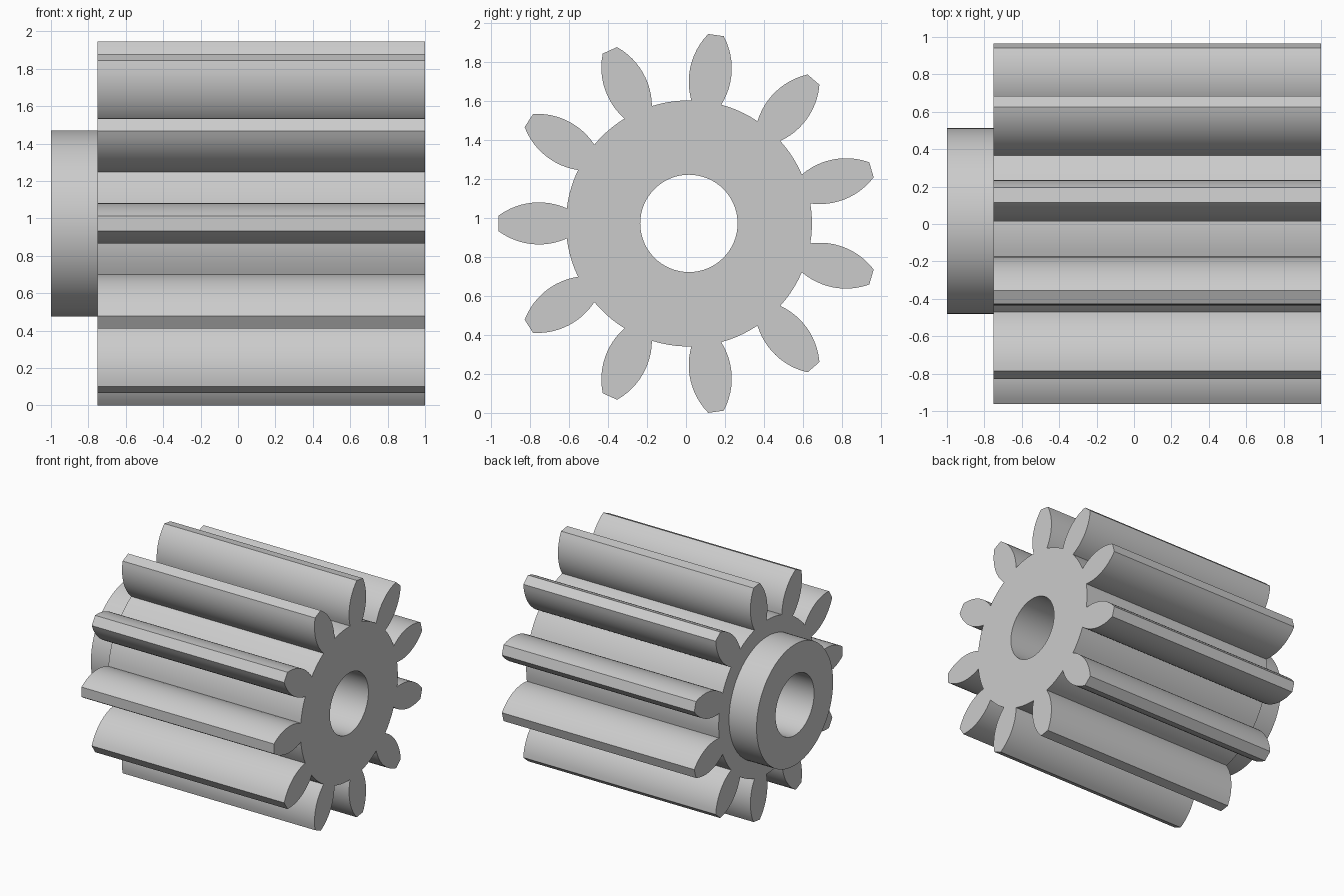
import bpy
import bmesh
from math import sin, cos, pi, sqrt, atan2, radians

cube = bpy.data.objects.get("Cube")
if cube:
    bpy.data.objects.remove(cube, do_unlink=True)

TEETH = 11
ROOT_R, TIP_R, BORE_R, HUB_R = 0.632, 0.977, 0.25, 0.497
CENTRE_Y, CENTRE_Z = 0.015, 0.973
FRONT, SHOULDER, BACK = 1.0, -0.75, -1.0

steel = bpy.data.materials.new("steel_grey")
steel.use_nodes = True
steel.diffuse_color = (0.6, 0.6, 0.6, 1)
steel.node_tree.nodes["Principled BSDF"].inputs["Base Color"].default_value = (0.6, 0.6, 0.6, 1)


def circle(radius, count):
    return [(radius * cos(2 * pi * i / count), radius * sin(2 * pi * i / count))
            for i in range(count)]


def flank_half_width(r):
    """Half thickness of a tooth: a circular arc, widest at mid height."""
    bulge, widest, half = 0.35, 0.77, 0.108
    return half - bulge + sqrt(bulge ** 2 - (r - widest) ** 2)


def gear_outline(steps=12, root_steps=5):
    base_r = ROOT_R - 0.005
    radii = [base_r + (TIP_R - base_r) * i / steps for i in range(steps + 1)]
    flank = [(r, flank_half_width(r)) for r in radii]
    tooth = [(r, -h) for r, h in flank] + [(r, h) for r, h in reversed(flank)]
    base_angle = atan2(flank[0][1], flank[0][0])
    pitch = 2 * pi / TEETH
    points = []
    for k in range(TEETH):
        a = pi + k * pitch
        points += [(r * cos(a) - h * sin(a), r * sin(a) + h * cos(a)) for r, h in tooth]
        # root arc up to the next tooth
        for i in range(1, root_steps):
            t = a + base_angle + (pitch - 2 * base_angle) * i / root_steps
            points.append((ROOT_R * cos(t), ROOT_R * sin(t)))
    return points


bm = bmesh.new()


def ring(points, x):
    verts = [bm.verts.new((x, CENTRE_Y + y, CENTRE_Z + z)) for y, z in points]
    edges = [bm.edges.new((verts[i - 1], verts[i])) for i in range(len(verts))]
    return verts, edges


def wall(points, x0, x1):
    """Straight wall along x; returns the edge loops at both ends."""
    (va, ea), (vb, eb) = ring(points, x0), ring(points, x1)
    for i in range(len(va)):
        bm.faces.new((va[i - 1], va[i], vb[i], vb[i - 1]))
    return ea, eb


def cap(outer, inner):
    bmesh.ops.triangle_fill(bm, edges=outer + inner, use_beauty=True, use_dissolve=False)


# Toothed body, hub collar and through bore as one watertight solid
teeth_back, teeth_front = wall(gear_outline(), SHOULDER, FRONT)
hub_back, hub_front = wall(circle(HUB_R, 96), BACK, SHOULDER)
bore_back, bore_front = wall(circle(BORE_R, 64), BACK, FRONT)
cap(teeth_front, bore_front)
cap(teeth_back, hub_front)
cap(hub_back, bore_back)
bmesh.ops.recalc_face_normals(bm, faces=bm.faces[:])

mesh = bpy.data.meshes.new("pinion_gear")
bm.to_mesh(mesh)
bm.free()
mesh.materials.append(steel)
gear = bpy.data.objects.new("pinion_gear", mesh)
bpy.context.collection.objects.link(gear)

bpy.ops.object.select_all(action='DESELECT')
gear.select_set(True)
bpy.context.view_layer.objects.active = gear
bpy.ops.object.shade_smooth_by_angle(angle=radians(25))
